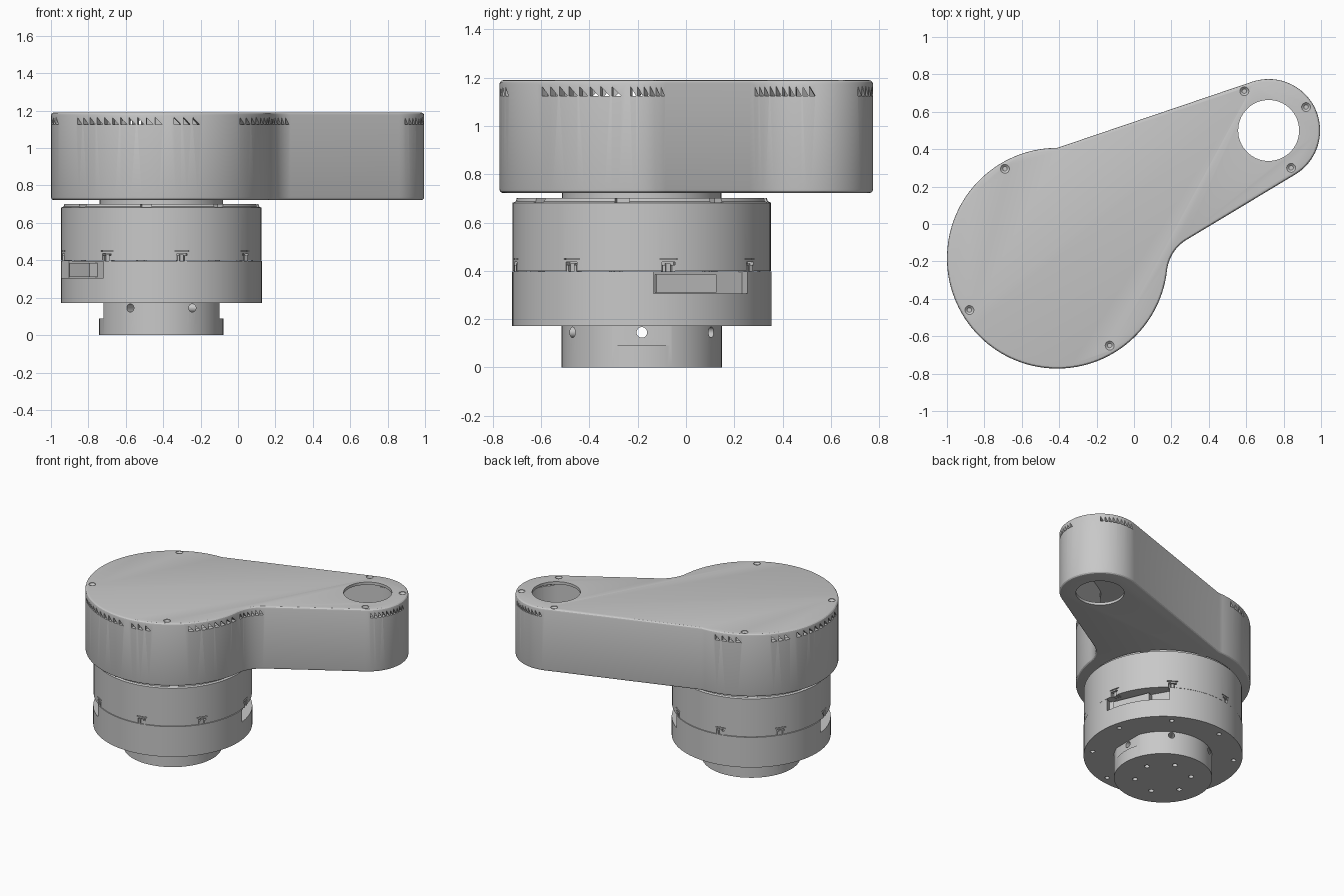
import bpy, bmesh, math
from math import cos, sin, radians as rad, pi
from mathutils import Vector, Matrix

cube = bpy.data.objects.get("Cube")
if cube:
    bpy.data.objects.remove(cube)

GREY = (0.58, 0.58, 0.58, 1)
grey = bpy.data.materials.new("light grey")
grey.use_nodes = True
grey.diffuse_color = GREY
grey.node_tree.nodes["Principled BSDF"].inputs["Base Color"].default_value = GREY

AXIS = Vector((-0.41, -0.183))     # centre of the motor stack and the large end
TIP = Vector((0.72, 0.50))         # centre of the small end
BIG, SMALL, FILLET = 0.59, 0.275, 0.22


def polar(centre, radius, deg):
    return centre + radius * Vector((cos(rad(deg)), sin(rad(deg))))


def make(name, bm):
    bmesh.ops.recalc_face_normals(bm, faces=bm.faces)
    mesh = bpy.data.meshes.new(name)
    bm.to_mesh(mesh)
    bm.free()
    mesh.materials.append(grey)
    obj = bpy.data.objects.new(name, mesh)
    bpy.context.collection.objects.link(obj)
    return obj


def stack(bm, rings):
    """Skin a list of (outline points, height) rings and cap both ends."""
    loops = [[bm.verts.new((p.x, p.y, z)) for p in pts] for pts, z in rings]
    n = len(loops[0])
    for a, b in zip(loops, loops[1:]):
        for i in range(n):
            j = (i + 1) % n
            bm.faces.new((a[i], a[j], b[j], b[i]))
    bm.faces.new(loops[0][::-1])
    bm.faces.new(loops[-1])


def disc(bm, centre, profile, n=96):
    stack(bm, [([polar(centre, r, 360 * i / n) for i in range(n)], z) for r, z in profile])


def radial_box(bm, deg, r0, r1, width, z0, z1):
    """Box on the stack axis, reaching from r0 to r1 in one direction."""
    m = (Matrix.Translation((AXIS.x, AXIS.y, (z0 + z1) / 2)) @ Matrix.Rotation(rad(deg), 4, "Z")
         @ Matrix.Translation(((r0 + r1) / 2, 0, 0)) @ Matrix.Diagonal((r1 - r0, width, z1 - z0, 1)))
    bmesh.ops.create_cube(bm, size=1, matrix=m)


def cut(obj, bm):
    """Subtract the cutter mesh and apply."""
    cutter = make("cutter", bm)
    cutter.hide_render = True
    mod = obj.modifiers.new("cut", "BOOLEAN")
    mod.operation, mod.solver, mod.object = "DIFFERENCE", "EXACT", cutter
    bpy.context.view_layer.objects.active = obj
    bpy.ops.object.modifier_apply(modifier=mod.name)
    bpy.data.objects.remove(cutter)


def finish(obj):
    bpy.ops.object.select_all(action="DESELECT")
    obj.select_set(True)
    bpy.context.view_layer.objects.active = obj
    bpy.ops.object.shade_smooth_by_angle(angle=rad(30))


# Arm outline: large arc, concave fillet, small arc, straight sides
LOW, HIGH = -59, 108.4                       # where the straight sides leave the small arc
normal = polar(Vector((0, 0)), 1, LOW)
along = Vector((normal.y, -normal.x))        # from the small end back to the large end
start = TIP + (SMALL + FILLET) * normal - AXIS
b, c = start.dot(along), start.dot(start) - (BIG + FILLET) ** 2
BEND = AXIS + start + along * (-b - math.sqrt(b * b - c))
TOUCH = math.degrees(math.atan2(BEND.y - AXIS.y, BEND.x - AXIS.x))


def arc(centre, radius, a, b, n):
    return [polar(centre, radius, a + (b - a) * i / n) for i in range(n + 1)]


def arm_outline(d):
    return (arc(AXIS, BIG - d, 90, 360 + TOUCH, 90)
            + arc(BEND, FILLET + d, 180 + TOUCH, 180 + LOW, 14)[1:]
            + arc(TIP, SMALL - d, LOW, HIGH, 40))


# Arm housing: softened rims, then screw holes and the round opening
BOTTOM, TOP = 0.722, 1.19
bm = bmesh.new()
soft = [(0.016, 0), (0.008, 0.002), (0.002, 0.008), (0, 0.016)]
stack(bm, [(arm_outline(d), BOTTOM + h) for d, h in soft]
      + [(arm_outline(d), TOP - h) for d, h in reversed(soft)])
arm = make("arm_housing", bm)

bm = bmesh.new()
disc(bm, TIP, [(0.163, 0.6), (0.163, 1.3)], 64)
for x, y in ((-0.69, 0.295), (-0.88, -0.46), (-0.13, -0.65), (0.59, 0.71), (0.92, 0.625), (0.84, 0.30)):
    disc(bm, Vector((x, y)), [(0.012, TOP - 0.015), (0.024, TOP - 0.004), (0.024, TOP + 0.02)], 20)
cut(arm, bm)

# Hollow interior, open to the round hole
bm = bmesh.new()
stack(bm, [(arm_outline(0.035), z) for z in (BOTTOM + 0.02, TOP - 0.02)])
cut(arm, bm)


def vents(centre, radius, a, b, pitch, side=1):
    """Cut a row of separate saw-tooth slots through the wall."""
    bm = bmesh.new()
    n = round(abs(rad(b - a)) * radius / pitch)
    for i in range(n):
        deg = a + (b - a) * (i + 0.5) / n
        p = polar(centre, radius, deg)
        out = polar(Vector((0, 0)), side, deg)
        t = Vector((-out.y, out.x)) * pitch * 0.38
        ends = [[bm.verts.new((*(p + s * t + k * out), z))
                 for s, z in ((-1, 1.125), (1, 1.125), (-1, 1.164))] for k in (-0.045, 0.02)]
        for e in ends:
            bm.faces.new(e)
        for j in range(3):
            q = (j + 1) % 3
            bm.faces.new((ends[0][j], ends[0][q], ends[1][q], ends[1][j]))
    cut(arm, bm)


# Saw-tooth vents under the top rim
for a, b in ((100, 119), (138, 152), (156, 202), (220, 271), (276, 291), (315, 352)):
    vents(AXIS, BIG, a, b, 0.05)
vents(BEND, FILLET, 176 + TOUCH, 182 + LOW, 0.032, -1)
for a, b in ((-52, 8), (50, 105)):
    vents(TIP, SMALL, a, b, 0.03)
finish(arm)

# Neck joining the drum to the arm
bm = bmesh.new()
disc(bm, AXIS, [(0.33, 0.66), (0.33, 0.73)])
finish(make("neck", bm))

# Upper drum with a notched rim and clip pockets
bm = bmesh.new()
disc(bm, AXIS, [(0.535, 0.40), (0.535, 0.682), (0.522, 0.688), (0.518, 0.702)])
upper = make("upper_drum", bm)
bm = bmesh.new()
for k in range(8):
    radial_box(bm, 36 + 45 * k, 0.47, 0.56, 0.06, 0.684, 0.72)
    radial_box(bm, 12 + 45 * k, 0.505, 0.56, 0.055, 0.38, 0.436)
    radial_box(bm, 12 + 45 * k, 0.52, 0.56, 0.075, 0.446, 0.452)
cut(upper, bm)
finish(upper)

# Clips sitting in the pockets
bm = bmesh.new()
for k in range(8):
    for s in (-2.1, 2.1):
        radial_box(bm, 12 + s + 45 * k, 0.495, 0.536, 0.012, 0.395, 0.425)
    radial_box(bm, 12 + 45 * k, 0.495, 0.528, 0.02, 0.395, 0.43)
finish(make("clips", bm))

# Lower drum with two side pockets and screw holes underneath
bm = bmesh.new()
disc(bm, AXIS, [(0.5375, 0.172), (0.5375, 0.397)])
lower = make("lower_drum", bm)
bm = bmesh.new()
for deg in (30, 210):
    radial_box(bm, deg, 0.44, 0.6, 0.45, 0.305, 0.42)
for k in range(8):
    disc(bm, polar(AXIS, 0.48, 12 + 45 * k), [(0.016, 0.1), (0.016, 0.23)], 16)
cut(lower, bm)
finish(lower)

# Connector blocks set into the side pockets
bm = bmesh.new()
for deg in (23, 203):
    radial_box(bm, deg, 0.40, 0.475, 0.27, 0.31, 0.385)
finish(make("connectors", bm))

# Mounting base with side flats, cross holes and bolt holes
bm = bmesh.new()
disc(bm, AXIS, [(0.332, 0), (0.332, 0.18)])
base = make("mounting_base", bm)
bm = bmesh.new()
for deg in (0, 180):
    radial_box(bm, deg, 0.31, 0.4, 0.5, 0.09, 0.25)
for k in range(6):
    disc(bm, polar(AXIS, 0.19, 15 + 60 * k), [(0.018, -0.05), (0.018, 0.07)], 16)
cut(base, bm)
for deg in (0, 60, 120):
    bm = bmesh.new()
    m = (Matrix.Translation((AXIS.x, AXIS.y, 0.145)) @ Matrix.Rotation(rad(deg), 4, "Z")
         @ Matrix.Rotation(pi / 2, 4, "Y"))
    bmesh.ops.create_cone(bm, cap_ends=True, segments=20, radius1=0.022, radius2=0.022, depth=1, matrix=m)
    cut(base, bm)
finish(base)
